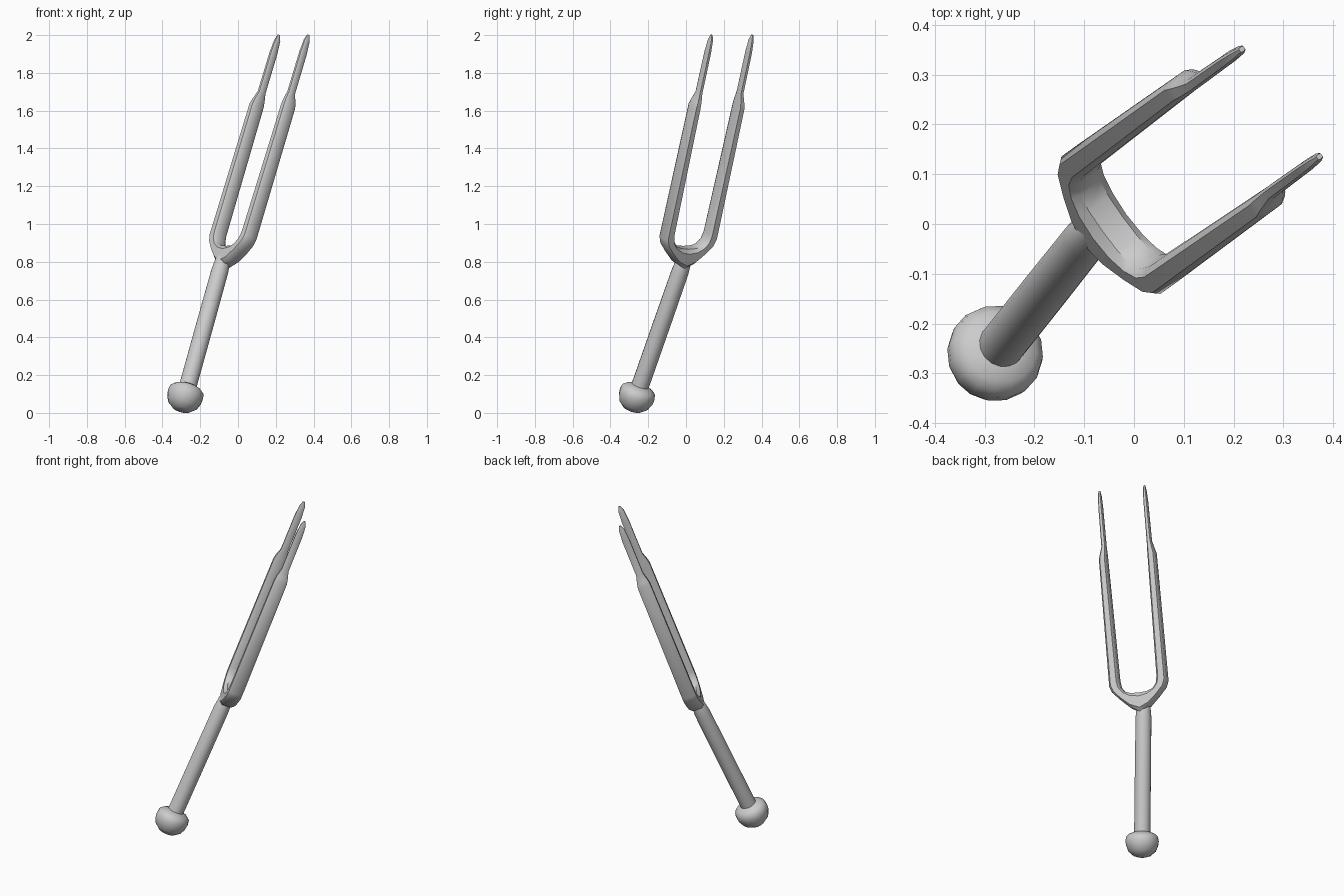
import bpy, bmesh, math
from mathutils import Vector, Matrix

cube = bpy.data.objects.get("Cube")
if cube:
    bpy.data.objects.remove(cube, do_unlink=True)

# Single steel grey
steel = bpy.data.materials.new("steel_grey")
steel.use_nodes = True
COLOUR = (0.6, 0.6, 0.61, 1)
steel.diffuse_color = COLOUR
steel.node_tree.nodes["Principled BSDF"].inputs["Base Color"].default_value = COLOUR


def frame(origin, z_axis, x_axis):
    """Matrix placing local x and z along the given directions."""
    z = Vector(z_axis).normalized()
    x = Vector(x_axis)
    x = (x - z * x.dot(z)).normalized()
    m = Matrix((x, z.cross(x), z)).transposed().to_4x4()
    m.translation = Vector(origin)
    return m


def loft(name, rings, matrix, angle):
    """Skin a list of equal-sized rings and cap both ends."""
    bm = bmesh.new()
    loops = [[bm.verts.new(p) for p in ring] for ring in rings]
    for a, b in zip(loops, loops[1:]):
        for i in range(len(a)):
            j = (i + 1) % len(a)
            bm.faces.new((a[i], a[j], b[j], b[i]))
    bm.faces.new(loops[0])
    bm.faces.new(loops[-1])
    bmesh.ops.recalc_face_normals(bm, faces=bm.faces)
    mesh = bpy.data.meshes.new(name)
    bm.to_mesh(mesh)
    bm.free()
    mesh.materials.append(steel)
    ob = bpy.data.objects.new(name, mesh)
    bpy.context.collection.objects.link(ob)
    ob.matrix_world = matrix
    bpy.ops.object.select_all(action="DESELECT")
    ob.select_set(True)
    bpy.context.view_layer.objects.active = ob
    bpy.ops.object.shade_smooth_by_angle(angle=math.radians(angle))
    return ob


def lathe(name, profile, matrix, sides, angle=40):
    """Revolve (radius, height) pairs around local z."""
    turns = [2 * math.pi * i / sides for i in range(sides)]
    rings = [[(r * math.cos(t), r * math.sin(t), z) for t in turns] for r, z in profile]
    return loft(name, rings, matrix, angle)


# Handle and knob share one tilted axis
ACROSS = (-0.585, 0.81, 0)
shaft = frame((-0.302, -0.289, 0.011), (0.278, 0.35, 1), ACROSS)
lathe("end_knob", [(0.02, 0), (0.048, 0.008), (0.08, 0.035), (0.094, 0.07),
                   (0.097, 0.095), (0.092, 0.12), (0.075, 0.135), (0.045, 0.148)],
      shaft, 16, 50)
lathe("handle", [(0.047, 0.1), (0.047, 0.5), (0.046, 0.81), (0.04, 0.87), (0.03, 0.91)],
      shaft, 16)

# Half of the fork, yoke centre to tip: inner (x, z), outer (x, z), half depth
STATIONS = [
    ((0, 0), (0, -0.11), 0.044),
    ((0.05, 0.004), (0.055, -0.082), 0.044),
    ((0.085, 0.018), (0.11, -0.03), 0.043),
    ((0.105, 0.045), (0.155, 0.018), 0.042),
    ((0.112, 0.085), (0.17, 0.055), 0.041),
    ((0.121, 0.8), (0.166, 0.8), 0.038),
    ((0.121, 0.83), (0.158, 0.83), 0.033),
    ((0.121, 0.875), (0.147, 0.875), 0.021),
    ((0.122, 1.1), (0.145, 1.1), 0.021),
    ((0.124, 1.17), (0.142, 1.17), 0.016),
    ((0.128, 1.2), (0.138, 1.2), 0.006),
]


def section(inner, outer, depth, side):
    """Chamfered rectangle between the inner and outer edge."""
    a = Vector((side * inner[0], 0, inner[1]))
    b = Vector((side * outer[0], 0, outer[1]))
    mid, half, deep = (a + b) / 2, (b - a) / 2, Vector((0, depth, 0))
    k = 0.6
    corners = [(1, k), (k, 1), (-k, 1), (-1, k), (-1, -k), (-k, -1), (k, -1), (1, -k)]
    return [mid + half * p + deep * q for p, q in corners]


# Two-pronged fork, lofted from one tip through the yoke to the other tip
rings = [section(*s, -1) for s in reversed(STATIONS[1:])]
rings += [section(*s, 1) for s in STATIONS]
loft("fork", rings, frame((-0.043, 0, 0.875), (0.3, 0.216, 1), ACROSS), 35)
